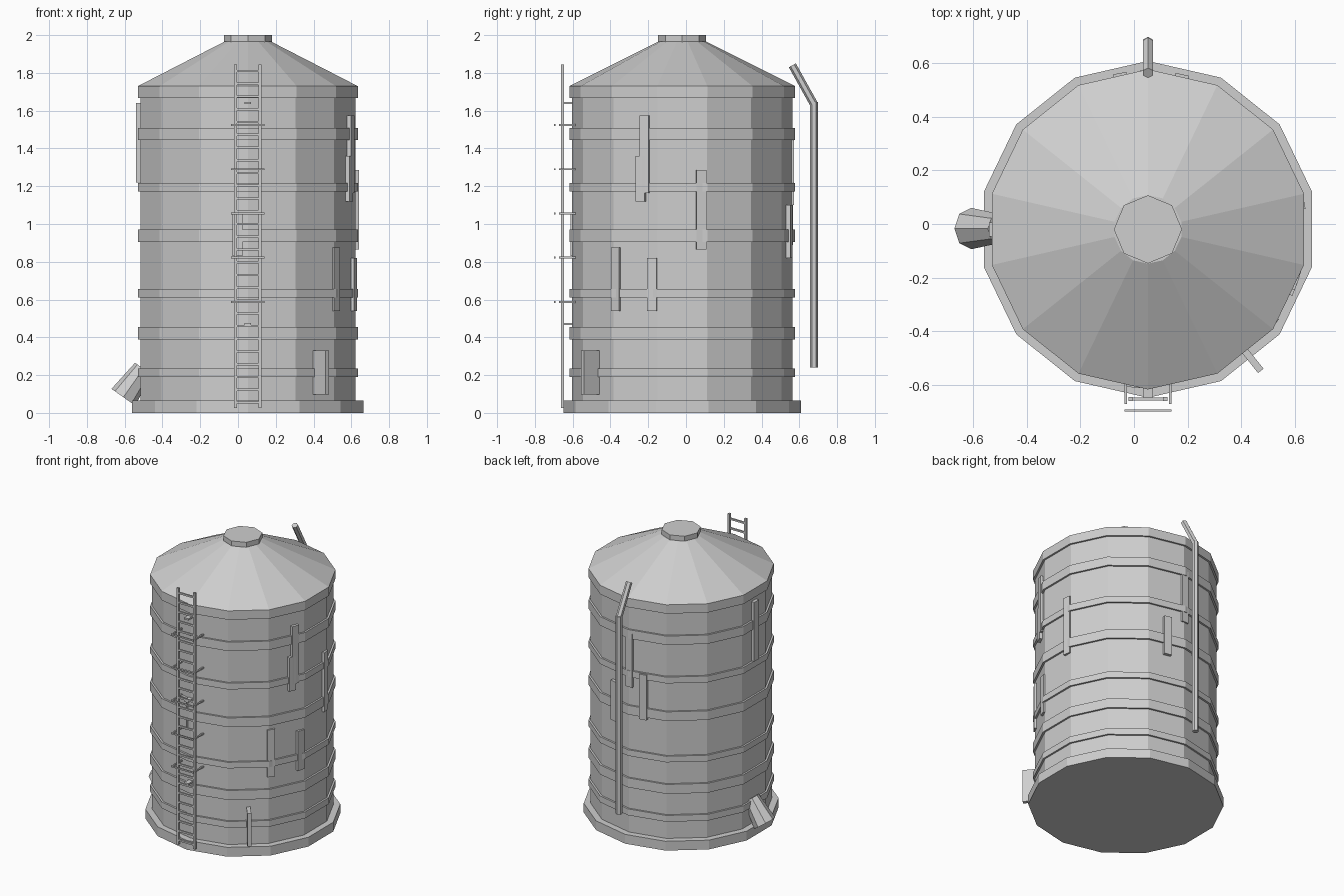
import bpy, bmesh, math
from mathutils import Vector, Matrix

if "Cube" in bpy.data.objects:
    bpy.data.objects.remove(bpy.data.objects["Cube"])

CX, CY = 0.052, -0.02          # silo axis
SIDES = 14

steel = bpy.data.materials.new("steel_grey")
steel.diffuse_color = (0.62, 0.62, 0.62, 1)
steel.use_nodes = True
steel.node_tree.nodes["Principled BSDF"].inputs["Base Color"].default_value = steel.diffuse_color


def finish(name, bm):
    bmesh.ops.recalc_face_normals(bm, faces=bm.faces)
    mesh = bpy.data.meshes.new(name)
    bm.to_mesh(mesh)
    bm.free()
    mesh.materials.append(steel)
    obj = bpy.data.objects.new(name, mesh)
    bpy.context.collection.objects.link(obj)
    return obj


def frustum(name, p0, p1, r0, r1, n):
    """Flat-sided tube from p0 to p1 with one corner towards +y."""
    p0, p1 = Vector(p0), Vector(p1)
    d = (p1 - p0).normalized()
    u = Vector((0, 1, 0))
    u = (u - d * u.dot(d)).normalized()
    v = d.cross(u)
    bm = bmesh.new()
    rings = []
    for p, r in ((p0, r0), (p1, r1)):
        rings.append([bm.verts.new(p + r * (u * math.cos(a) + v * math.sin(a)))
                      for a in (2 * math.pi * i / n for i in range(n))])
    for i in range(n):
        j = (i + 1) % n
        bm.faces.new((rings[0][i], rings[0][j], rings[1][j], rings[1][i]))
    bm.faces.new(rings[0][::-1])
    bm.faces.new(rings[1])
    return finish(name, bm)


def drum(name, z0, z1, r0, r1=None, n=SIDES):
    return frustum(name, (CX, CY, z0), (CX, CY, z1), r0, r1 or r0, n)


def add_box(bm, lo, hi, matrix=Matrix()):
    lo, hi = Vector(lo), Vector(hi)
    m = matrix @ Matrix.Translation((lo + hi) / 2) @ Matrix.Diagonal((*(hi - lo), 1))
    bmesh.ops.create_cube(bm, size=1, matrix=m)


def wall_plate(name, deg, z0, z1, w=0.052, r0=0.54, r1=0.592):
    """Upright plate set on the wall at an angle around the axis."""
    bm = bmesh.new()
    m = Matrix.Translation((CX, CY, 0)) @ Matrix.Rotation(math.radians(deg), 4, 'Z')
    add_box(bm, (r0, -w / 2, z0), (r1, w / 2, z1), m)
    return finish(name, bm)


# Body, base, roof and cap
drum("base_slab", 0, 0.066, 0.628)
drum("wall", 0.05, 1.72, 0.584)
drum("roof", 1.73, 1.965, 0.597, 0.128)
drum("roof_cap", 1.96, 2.0, 0.127, n=8)

# Hoops around the wall
for i, (z0, z1) in enumerate([(0.19, 0.235), (0.388, 0.455), (0.612, 0.655),
                              (0.905, 0.97), (1.172, 1.217), (1.445, 1.508),
                              (1.667, 1.73)]):
    drum(f"wall_band_{i + 1}", z0, z1, 0.597)

# Repair plates on the wall: angle, bottom, top
plates = [(-20, 1.165, 1.575), (-22.2, 1.12, 1.36), (9.9, 0.865, 1.285),
          (-37, 0.54, 0.875), (-15.7, 0.54, 0.82), (180, 1.22, 1.64),
          (90.4, 1.10, 1.48), (100.3, 0.89, 1.21), (77.5, 0.82, 1.10),
          (-95.3, 0.83, 1.055)]
for i, p in enumerate(plates):
    wall_plate(f"wall_plate_{i + 1}", *p)

# Fin standing out near the ground
wall_plate("ground_fin", -51.43, 0.097, 0.33, w=0.026, r1=0.675)

# Outlet chute on the left
frustum("outlet_chute", (-0.607, -0.017, 0.083), (-0.501, -0.017, 0.234), 0.077, 0.054, 8)

# Filling pipe at the back
frustum("fill_pipe", (CX, 0.677, 0.24), (CX, 0.677, 1.645), 0.0213, 0.0213, 6)
frustum("fill_pipe_top", (CX, 0.677, 1.635), (CX, 0.563, 1.84), 0.0213, 0.0213, 6)

# Ladder: rails and rungs
bm = bmesh.new()
for s in (-1, 1):
    x = CX + s * 0.065
    add_box(bm, (x - 0.008, -0.661, 0.026), (x + 0.008, -0.645, 1.845))
finish("ladder_rails", bm)

bm = bmesh.new()
for i in range(27):
    z = 0.055 + i * 0.0675
    add_box(bm, (CX - 0.062, -0.659, z - 0.006), (CX + 0.062, -0.647, z + 0.006))
finish("ladder_rungs", bm)

# Ladder: side brackets with a guard bar in front
bm = bmesh.new()
for z in (0.588, 0.822, 1.056, 1.29, 1.525):
    for s in (-1, 1):
        x = CX + s * 0.083
        add_box(bm, (x - 0.005, -0.672, z - 0.005), (x + 0.005, -0.58, z + 0.005))
    add_box(bm, (CX - 0.088, -0.70, z - 0.005), (CX + 0.088, -0.691, z + 0.005))
finish("ladder_guards", bm)

# Ladder: short stays to the wall
bm = bmesh.new()
for z in (0.47, 1.055, 1.64):
    add_box(bm, (CX - 0.017, -0.655, z - 0.006), (CX + 0.017, -0.58, z + 0.006))
finish("ladder_stays", bm)
